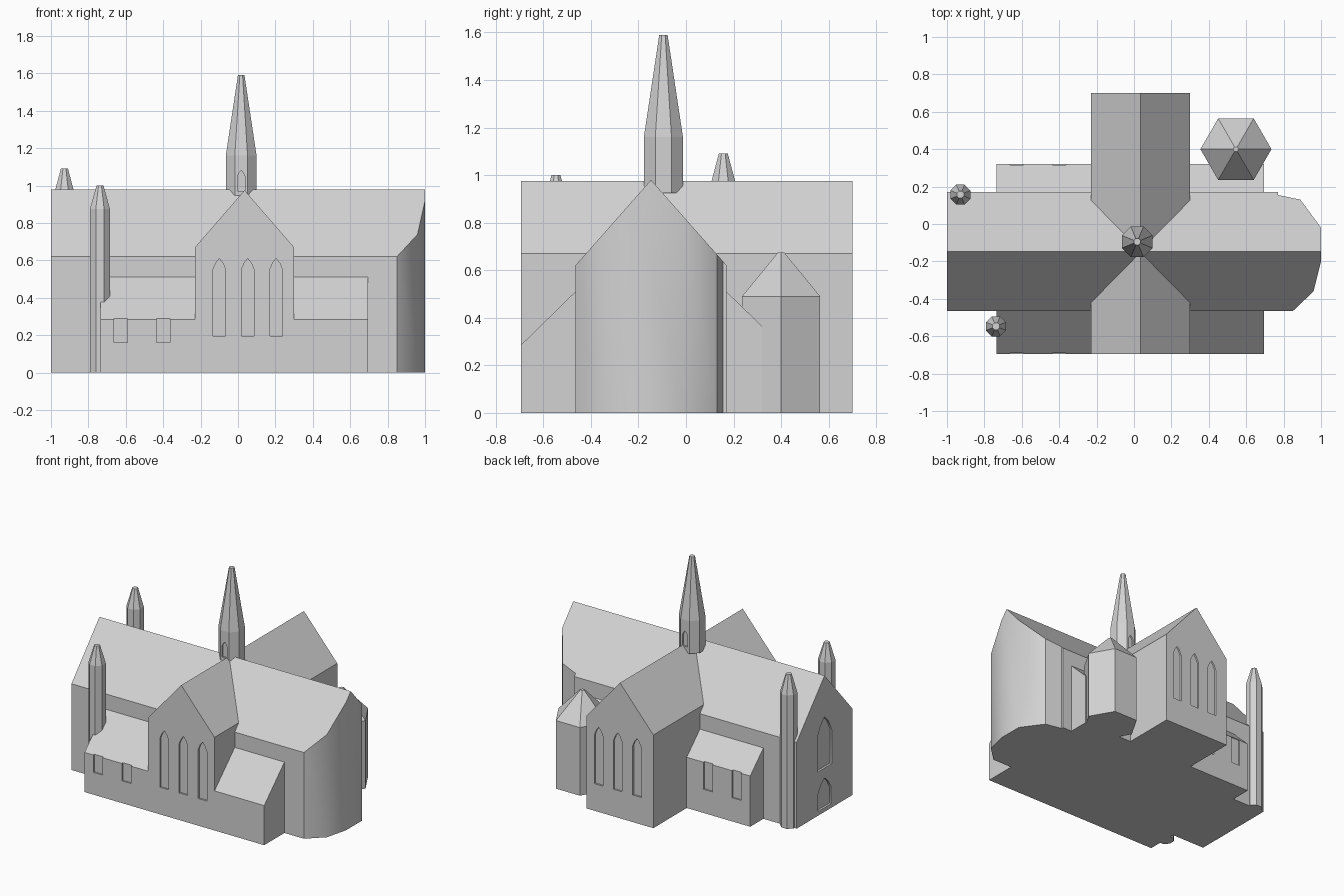
import bpy, bmesh, math
from mathutils import Vector

if "Cube" in bpy.data.objects:
    bpy.data.objects.remove(bpy.data.objects["Cube"])

stone = bpy.data.materials.new("grey stone")
stone.diffuse_color = (0.65, 0.65, 0.65, 1)
stone.use_nodes = True
stone.node_tree.nodes["Principled BSDF"].inputs["Base Color"].default_value = stone.diffuse_color


def finish(name, bm):
    bmesh.ops.recalc_face_normals(bm, faces=bm.faces)
    mesh = bpy.data.meshes.new(name)
    bm.to_mesh(mesh)
    bm.free()
    mesh.materials.append(stone)
    obj = bpy.data.objects.new(name, mesh)
    bpy.context.collection.objects.link(obj)
    return obj


def prism(name, pts, axis, a, b):
    """Extrude a 2D profile along an axis from a to b."""
    place = {"X": lambda p, t: (t, p[0], p[1]),
             "Y": lambda p, t: (p[0], t, p[1]),
             "Z": lambda p, t: (p[0], p[1], t)}[axis]
    bm = bmesh.new()
    face = bm.faces.new([bm.verts.new(place(p, a)) for p in pts])
    ext = bmesh.ops.extrude_face_region(bm, geom=[face])
    verts = [v for v in ext["geom"] if isinstance(v, bmesh.types.BMVert)]
    move = Vector(place((0, 0), b)) - Vector(place((0, 0), a))
    bmesh.ops.translate(bm, verts=verts, vec=move)
    return finish(name, bm)


def tower(name, x, y, sides, turn, rings):
    """Stack polygon rings of (radius, height) into a closed tower."""
    bm = bmesh.new()
    loops = []
    for r, z in rings:
        loops.append([bm.verts.new((x + r * math.cos(turn + math.tau * i / sides),
                                    y + r * math.sin(turn + math.tau * i / sides), z))
                      for i in range(sides)])
    for lo, hi in zip(loops, loops[1:]):
        for i in range(sides):
            j = (i + 1) % sides
            bm.faces.new((lo[i], lo[j], hi[j], hi[i]))
    bm.faces.new(loops[0][::-1])
    bm.faces.new(loops[-1])
    return finish(name, bm)


def boolean(obj, cutter, operation="DIFFERENCE"):
    mod = obj.modifiers.new("cut", "BOOLEAN")
    mod.operation, mod.solver, mod.object = operation, "EXACT", cutter
    bpy.context.view_layer.objects.active = obj
    bpy.ops.object.modifier_apply(modifier=mod.name)
    bpy.data.objects.remove(cutter)


def lancet(c, half, z0, spring, top):
    """Outline of a pointed window."""
    mid = spring + (top - spring) * 0.6
    return [(c - half, z0), (c + half, z0), (c + half, spring),
            (c + half * 0.55, mid), (c, top), (c - half * 0.55, mid), (c - half, spring)]


# Nave with a rounded east end: plan clipped by the gable roof
plan = [(-1, -0.465), (0.85, -0.465), (0.96, -0.36), (1.0, -0.2), (1.0, -0.02),
        (0.89, 0.13), (0.77, 0.155), (0.77, 0.17), (-1, 0.17)]
nave = prism("nave", plan, "Z", 0, 1.2)
gable = [(-0.565, -0.1), (-0.565, 0.507), (-0.147, 0.98), (0.271, 0.507), (0.271, -0.1)]
boolean(nave, prism("nave_roof_cutter", gable, "X", -1.1, 1.1), "INTERSECT")

# West window and door recesses
boolean(nave, prism("west_window", lancet(-0.147, 0.083, 0.315, 0.56, 0.685), "X", -1.1, -0.985))
boolean(nave, prism("west_door", lancet(-0.147, 0.075, 0.03, 0.15, 0.245), "X", -1.1, -0.985))
bpy.ops.object.select_all(action="DESELECT")
nave.select_set(True)
bpy.context.view_layer.objects.active = nave
bpy.ops.object.shade_smooth_by_angle(angle=math.radians(39))

# Transept with three lancets at each end
transept = prism("transept", [(-0.23, 0), (0.30, 0), (0.30, 0.67), (0.035, 0.975), (-0.23, 0.67)],
                 "Y", -0.695, 0.70)
for c in (-0.10, 0.052, 0.204):
    shape = lancet(c, 0.034, 0.195, 0.55, 0.61)
    boolean(transept, prism("front_lancet", shape, "Y", -0.8, -0.683))
    boolean(transept, prism("back_lancet", shape, "Y", 0.688, 0.8))

# Lean-to aisles on both sides of the transept
section = [(-0.695, 0), (-0.695, 0.285), (-0.465, 0.51), (0.17, 0.51), (0.32, 0.365), (0.32, 0)]
west_aisle = prism("west_aisle", section, "X", -0.735, -0.23)
east_aisle = prism("east_aisle", section, "X", 0.30, 0.695)
for c in (-0.627, -0.40):
    for y0, y1, z0, z1 in ((-0.8, -0.684, 0.16, 0.29), (0.309, 0.4, 0.17, 0.37)):
        box = [(c - 0.036, z0), (c + 0.036, z0), (c + 0.036, z1), (c - 0.036, z1)]
        boolean(west_aisle, prism("aisle_window", box, "Y", y0, y1))

# Crossing spire with belfry slots
eighth = math.pi / 8
spire = tower("crossing_spire", 0.017, -0.095, 8, eighth,
              [(0.089, 0.925), (0.089, 1.16), (0.019, 1.59)])
for y0, y1 in ((-0.3, -0.166), (-0.024, 0.1)):
    boolean(spire, prism("belfry_slot", lancet(0.017, 0.02, 0.97, 1.05, 1.08), "Y", y0, y1))

# Slender stair turrets
tower("back_turret", -0.928, 0.157, 8, eighth, [(0.058, 0), (0.058, 0.96), (0.02, 1.092)])
tower("front_turret", -0.738, -0.547, 8, eighth, [(0.058, 0), (0.058, 0.875), (0.02, 1.0)])

# Six-sided chapter house
tower("chapter_house", 0.545, 0.40, 6, 0, [(0.19, 0), (0.19, 0.49), (0.015, 0.675)])
